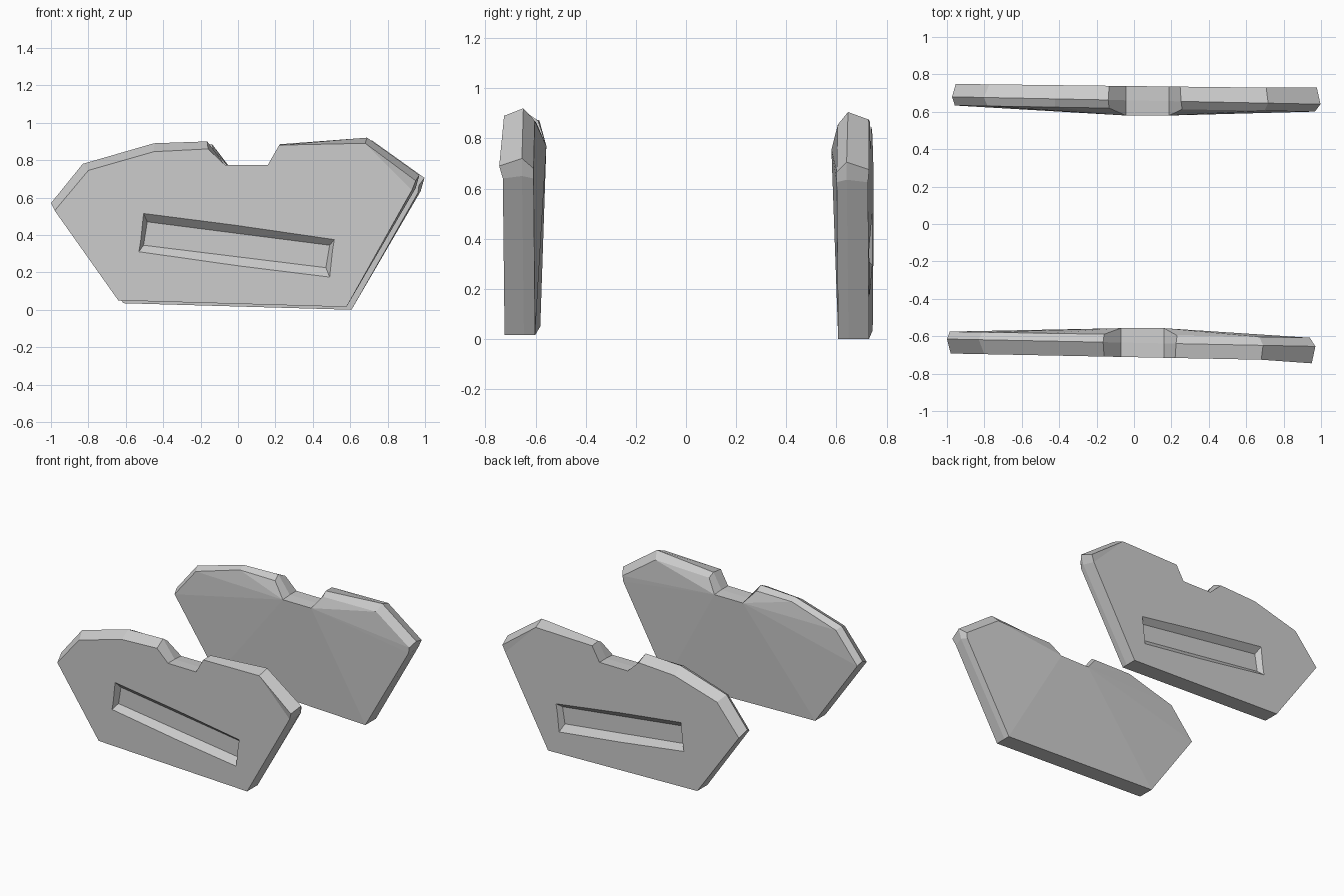
import bpy, bmesh

if "Cube" in bpy.data.objects:
    bpy.data.objects.remove(bpy.data.objects["Cube"])

# Plate outline (x, z) per loop, running clockwise from the left tip
OUTER = [(-.98, .53), (-.80, .745), (-.45, .845), (-.16, .86), (-.07, .775), (.16, .775),
         (.22, .88), (.68, .89), (.95, .69), (.93, .64), (.58, .015), (-.64, .05)]
RIDGE = [(-1, .57), (-.83, .78), (-.45, .89), (-.165, .90), (-.07, .775), (.16, .775),
         (.225, .885), (.69, .92), (.97, .72), (.95, .65), (.58, .015), (-.64, .05)]
INNER = [(-.985, .545), (-.81, .76), (-.45, .87), (-.16, .87), (-.07, .77), (.16, .77),
         (.23, .86), (.67, .87), (.94, .68), (.935, .64), (.58, .015), (-.64, .05)]
# Slot corners at the mouth and on the floor
MOUTH = [(-.505, .515), (.515, .375), (.49, .175), (-.53, .31)]
FLOOR = [(-.485, .47), (.49, .345), (.47, .225), (-.505, .345)]
DEPTH = .04


def make_object(name, bm):
    bmesh.ops.recalc_face_normals(bm, faces=bm.faces)
    mesh = bpy.data.meshes.new(name)
    bm.to_mesh(mesh)
    bm.free()
    ob = bpy.data.objects.new(name, mesh)
    bpy.context.collection.objects.link(ob)
    return ob


def bridge(bm, a, b):
    n = len(a)
    for i in range(n):
        j = (i + 1) % n
        bm.faces.new((a[i], a[j], b[j], b[i]))


def side_plate(name, side, dx, dz, outer, ridge, inner, bulge, flare):
    """outer / ridge / inner are (distance from centre, slope along x)."""
    def y_at(line, x):
        return side * (line[0] + line[1] * x)

    # Plate body from three loops
    bm = bmesh.new()
    loops = []
    for pts, line in ((OUTER, outer), (RIDGE, ridge), (INNER, inner)):
        loops.append([bm.verts.new((x + dx, y_at(line, x), z + dz)) for x, z in pts])
    o, r, n = loops
    o[8].co.y += side * flare
    for i in (4, 5):
        n[i].co.y = side * bulge
    bridge(bm, o, r)
    bridge(bm, r, n)
    bm.faces.new(o[:8] + o[9:])
    bm.faces.new(o[7:10])
    # Inner face fans out from the thickened notch
    bm.faces.new((n[4], n[5], n[10], n[11]))
    for c, ring in ((4, (11, 0, 1, 2, 3)), (5, (6, 7, 8, 9, 10))):
        for i, j in zip(ring, ring[1:]):
            bm.faces.new((n[c], n[i], n[j]))
    plate = make_object(name, bm)

    # Tapered slot in the outer face
    bm = bmesh.new()
    top = [bm.verts.new((2 * m[0] - f[0] + dx, y_at(outer, m[0]) + side * DEPTH,
                         2 * m[1] - f[1] + dz)) for m, f in zip(MOUTH, FLOOR)]
    low = [bm.verts.new((x + dx, y_at(outer, x) - side * DEPTH, z + dz)) for x, z in FLOOR]
    bridge(bm, top, low)
    bm.faces.new(top)
    bm.faces.new(low)
    cutter = make_object(name + "_slot_cutter", bm)
    mod = plate.modifiers.new("slot", 'BOOLEAN')
    mod.operation = 'DIFFERENCE'
    mod.solver = 'EXACT'
    mod.object = cutter
    bpy.context.view_layer.objects.active = plate
    bpy.ops.object.modifier_apply(modifier=mod.name)
    bpy.data.objects.remove(cutter)


side_plate("front_plate", -1, 0, 0, (.712, .02), (.635, .02), (.592, .017), .557, .014)
side_plate("back_plate", 1, .027, -.015, (.737, -.012), (.66, -.02), (.617, -.017), .58, .005)
